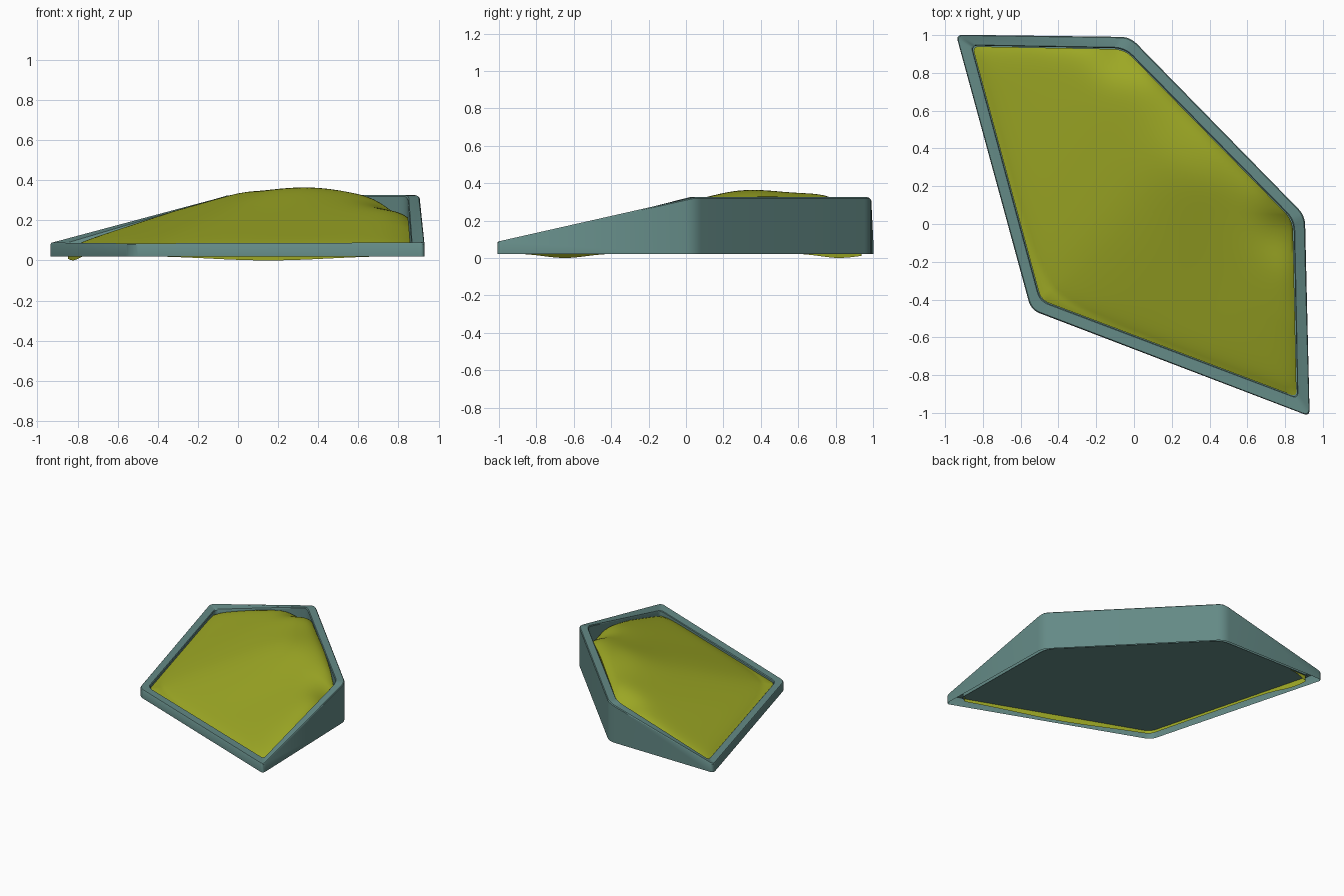
import bpy, bmesh, math
from mathutils import Vector

if "Cube" in bpy.data.objects:
    bpy.data.objects.remove(bpy.data.objects["Cube"])


def material(name, rgb):
    m = bpy.data.materials.new(name)
    m.diffuse_color = (*rgb, 1)
    m.use_nodes = True
    m.node_tree.nodes["Principled BSDF"].inputs["Base Color"].default_value = m.diffuse_color
    return m


TEAL = material("grey teal", (0.127, 0.254, 0.238))
OLIVE = material("olive green", (0.335, 0.39, 0.018))

# Five corners of the tray (outside, inside) with corner radii
OUTER = [(-0.942, 1.002), (-0.02, 0.99), (0.905, 0.045), (0.93, -1.018), (-0.545, -0.455)]
INNER = [(-0.86, 0.945), (-0.05, 0.93), (0.845, 0.02), (0.865, -0.92), (-0.495, -0.405)]
R_OUT = [0.035, 0.05, 0.05, 0.035, 0.05]
R_IN = [0.035, 0.06, 0.06, 0.035, 0.05]
BASE, FLOOR, LOW, HIGH = 0.02, 0.045, 0.085, 0.325


def outline(corners, radii, arc=6):
    """Rounded polygon, as a list of (point, corner index)."""
    pts, n = [], len(corners)
    for i in range(n):
        p = Vector(corners[i])
        a = (Vector(corners[i - 1]) - p).normalized() * radii[i]
        b = (Vector(corners[(i + 1) % n]) - p).normalized() * radii[i]
        for k in range(arc + 1):
            t = k / arc
            pts.append((p + a * (1 - t) ** 2 + b * t ** 2, i))
    return pts


def rim(corners, drop=0.0):
    """Rim height: low at the front edges, rising to the two back corners."""
    (xa, _), (xb, _), (_, yc), (_, yd) = corners[:4]

    def height(p, i):
        f = 0.0
        if i in (0, 1):
            f = (p.x - xa) / (xb - xa)
        elif i in (2, 3):
            f = (p.y - yd) / (yc - yd)
        return LOW + (HIGH - LOW) * min(1.0, max(0.0, f)) - drop
    return height


def finish(bm, name, mat, angle):
    me = bpy.data.meshes.new(name)
    bmesh.ops.recalc_face_normals(bm, faces=bm.faces)
    bm.to_mesh(me)
    bm.free()
    ob = bpy.data.objects.new(name, me)
    bpy.context.collection.objects.link(ob)
    me.materials.append(mat)
    bpy.ops.object.select_all(action='DESELECT')
    bpy.context.view_layer.objects.active = ob
    ob.select_set(True)
    bpy.ops.object.shade_smooth_by_angle(angle=math.radians(angle))
    return ob


def ring(bm, pts, z):
    return [bm.verts.new((p.x, p.y, z(p, i))) for p, i in pts]


def bridge(bm, a, b):
    n = len(a)
    for i in range(n):
        j = (i + 1) % n
        bm.faces.new((a[i], a[j], b[j], b[i]))


# Frame: outer wall, sloping rim and inner wall, open underneath
out_pts, in_pts = outline(OUTER, R_OUT), outline(INNER, R_IN)
soft = 0.006
mid = lambda a, b, d: [(p + (q - p).normalized() * d, i) for (p, i), (q, _) in zip(a, b)]
bm = bmesh.new()
rings = [
    ring(bm, out_pts, lambda p, i: BASE),
    ring(bm, out_pts, rim(OUTER, soft)),
    ring(bm, mid(out_pts, in_pts, soft), rim(OUTER)),
    ring(bm, mid(in_pts, out_pts, soft), rim(INNER)),
    ring(bm, in_pts, rim(INNER, soft)),
    ring(bm, in_pts, lambda p, i: FLOOR),
]
for a, b in zip(rings, rings[1:]):
    bridge(bm, a, b)
finish(bm, "tray_frame", TEAL, 35)

# Floor plate, set a little up inside the frame
bm = bmesh.new()
bm.faces.new(ring(bm, mid(in_pts, out_pts, 0.012), lambda p, i: FLOOR))
ob = finish(bm, "tray_floor", TEAL, 30)
if ob.data.polygons[0].normal.z > 0:
    ob.data.flip_normals()


# Mound: climbs from the two low edges to a plateau along the back
def edge_dist(p, i):
    a, b = Vector(INNER[i]), Vector(INNER[(i + 1) % 5])
    d = (b - a).normalized()
    q = p - a
    return d.y * q.x - d.x * q.y


def bump(p, x, y, r):
    return math.exp(-((p.x - x) ** 2 + (p.y - y) ** 2) / r ** 2)


def mound(p):
    d1, d2 = edge_dist(p, 4), 0.88 * edge_dist(p, 3)
    k = 0.15
    d = max(0.0, (d1 + d2 - math.sqrt((d1 - d2) ** 2 + k * k)) / 2)
    # steady slope that levels off smoothly
    t = 1.28 * d
    t = (t + 1.0 - math.sqrt((t - 1.0) ** 2 + 0.012)) / 2
    z = 0.08 + 0.28 * max(0.0, t)
    z -= 0.08 * bump(p, -0.05, 0.93, 0.14) + 0.10 * bump(p, 0.86, 0.02, 0.17)
    z += 0.012 * bump(p, 0.27, 0.33, 0.25) - 0.008 * bump(p, 0.6, 0.15, 0.2)
    z += 0.004 * t * math.sin(7 * p.x - 5 * p.y)
    # soft drop next to the walls
    drop = lambda i, r: math.exp(-max(0.0, edge_dist(p, i)) / r)
    z -= max(t, 0.4) * max(0.05 * drop(0, 0.05), 0.04 * drop(1, 0.04), 0.08 * drop(2, 0.06))
    z -= 0.015 * max(drop(3, 0.04), drop(4, 0.04))
    return max(z, 0.05)


# Lower edge of the mound hangs below the floor along the front edges
def sag(p, i):
    s = max(bump(p, -0.83, 0.82, 0.15), bump(p, 0.15, -0.65, 0.45))
    if min(edge_dist(p, 3), edge_dist(p, 4)) < 0.03:
        return 0.024 - 0.024 * s
    return FLOOR - 0.042 * bump(p, -0.83, 0.92, 0.06)


inset = [(p * 0.995, i) for p, i in in_pts]
edge = []
for k, (p, i) in enumerate(inset):
    q = inset[(k + 1) % len(inset)][0]
    n = max(1, round((q - p).length / 0.04))
    edge += [(p.lerp(q, s / n), i) for s in range(n)]
centre = Vector((0.08, 0.08))
STEPS = 48
bm = bmesh.new()
prev = ring(bm, edge, sag)
for s in range(STEPS, 0, -1):
    f = s / STEPS
    cur = ring(bm, [(centre.lerp(p, f), i) for p, i in edge], lambda p, i: mound(p))
    bridge(bm, prev, cur)
    prev = cur
tip = bm.verts.new((centre.x, centre.y, mound(centre)))
for k in range(len(prev)):
    bm.faces.new((prev[k], prev[(k + 1) % len(prev)], tip))
ob = finish(bm, "grass_mound", OLIVE, 50)
if ob.data.polygons[-1].normal.z < 0:
    ob.data.flip_normals()
